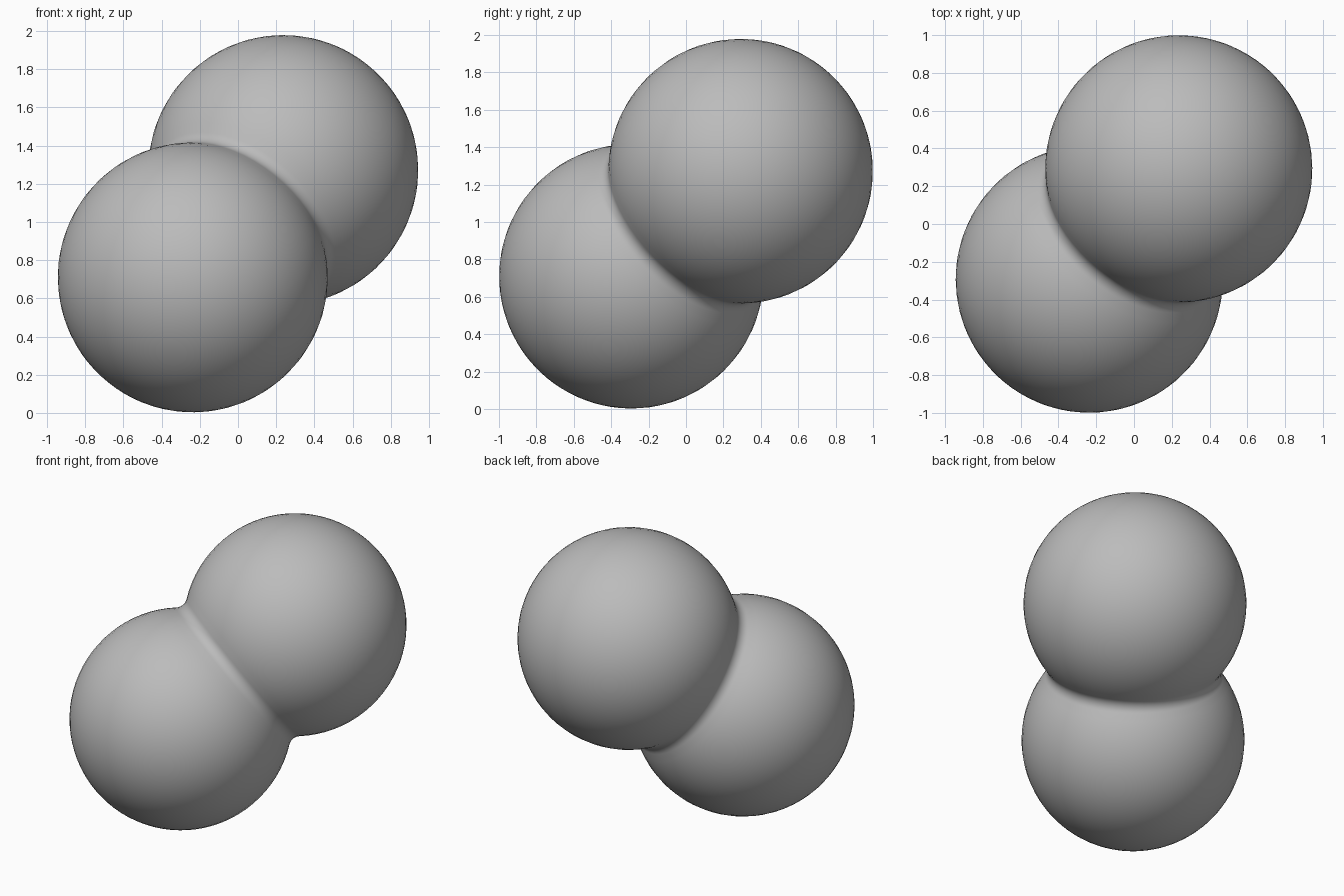
import bpy, bmesh, math
from mathutils import Vector

if "Cube" in bpy.data.objects:
    bpy.data.objects.remove(bpy.data.objects["Cube"])

R = 0.707                                  # radius of both balls
LOW = Vector((-0.237, -0.292, 0.71))       # lower ball centre
HIGH = Vector((0.237, 0.292, 1.272))       # upper ball centre
HALF = (HIGH - LOW).length / 2
SEAM = math.radians(53)                    # where the ball meets the soft crease
N_ARC, N_FIL, SIDES = 28, 4, 56

# Half profile (radius, distance along axis from the middle): ball, then crease fillet
half = []
for i in range(N_ARC + 1):
    a = math.pi + (SEAM - math.pi) * i / N_ARC
    half.append((R * math.sin(a), HALF - R * math.cos(a)))
fil_r = HALF / math.cos(SEAM) - R
fil_c = HALF * math.tan(SEAM)
for i in range(1, N_FIL + 1):
    a = SEAM + (math.pi / 2 - SEAM) * i / N_FIL
    half.append((fil_c - fil_r * math.sin(a), fil_r * math.cos(a)))
profile = half + [(r, -h) for r, h in reversed(half[:-1])]

# Revolve the profile about the line joining the two balls
bm = bmesh.new()
verts = [bm.verts.new((max(r, 0), 0, h)) for r, h in profile]
edges = [bm.edges.new(p) for p in zip(verts, verts[1:])]
bmesh.ops.spin(bm, geom=verts + edges, cent=(0, 0, 0), axis=(0, 0, 1),
               angle=2 * math.pi, steps=SIDES, use_duplicate=False)
bmesh.ops.remove_doubles(bm, verts=bm.verts, dist=0.0005)
bmesh.ops.recalc_face_normals(bm, faces=bm.faces)
turn = (HIGH - LOW).to_track_quat('Z', 'Y')
for v in bm.verts:
    v.co = turn @ v.co + (LOW + HIGH) / 2
for f in bm.faces:
    f.smooth = True

mesh = bpy.data.meshes.new("double_ball")
bm.to_mesh(mesh)
bm.free()
mat = bpy.data.materials.new("plain grey")
mat.diffuse_color = (0.5, 0.5, 0.5, 1)
mat.use_nodes = True
mat.node_tree.nodes["Principled BSDF"].inputs["Base Color"].default_value = mat.diffuse_color
mesh.materials.append(mat)
obj = bpy.data.objects.new("double_ball", mesh)
bpy.context.collection.objects.link(obj)
